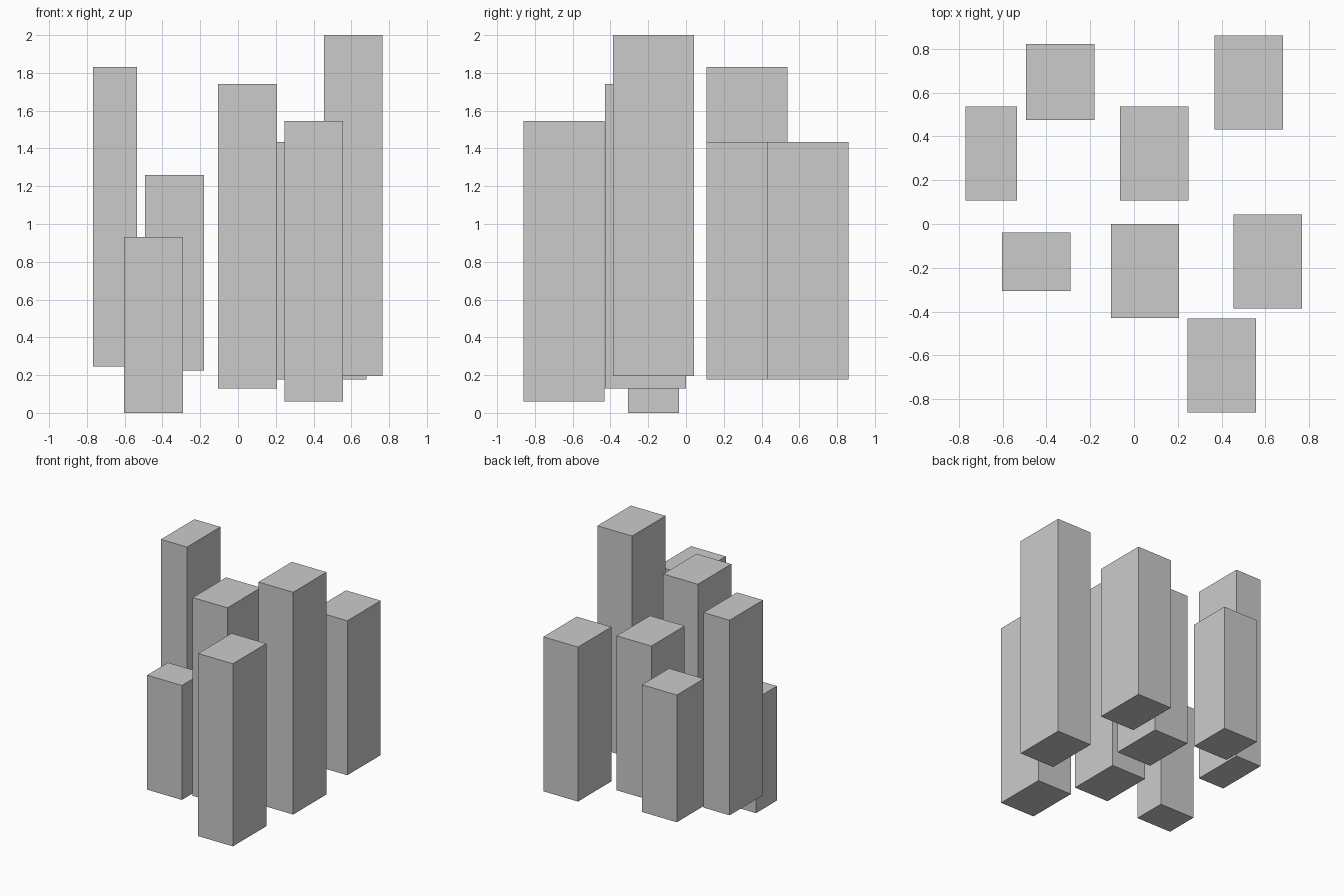
import bpy

if "Cube" in bpy.data.objects:
    bpy.data.objects.remove(bpy.data.objects["Cube"])

# Each tower: (x min, x max), (y min, y max), (z min, z max)
TOWERS = {
    "tower_left_tall":    ((-0.768, -0.534), (0.108, 0.537), (0.246, 1.831)),
    "tower_back_left":    ((-0.493, -0.180), (0.475, 0.822), (0.225, 1.259)),
    "tower_centre_back":  ((-0.064, 0.248), (0.108, 0.537), (0.178, 1.433)),
    "tower_back_right":   ((0.368, 0.680), (0.432, 0.861), (0.178, 1.433)),
    "tower_left_short":   ((-0.603, -0.290), (-0.306, -0.038), (0.0, 0.930)),
    "tower_centre_front": ((-0.106, 0.206), (-0.430, -0.001), (0.130, 1.741)),
    "tower_right_tall":   ((0.454, 0.766), (-0.386, 0.043), (0.194, 2.0)),
    "tower_front_right":  ((0.245, 0.557), (-0.861, -0.432), (0.061, 1.545)),
}


def box(name, *spans):
    bpy.ops.mesh.primitive_cube_add(size=1, location=[(a + b) / 2 for a, b in spans])
    obj = bpy.context.object
    obj.name = name
    obj.scale = [b - a for a, b in spans]
    bpy.ops.object.transform_apply(location=False, rotation=False, scale=True)


# Free-standing rectangular towers at staggered heights
for name, spans in TOWERS.items():
    box(name, *spans)
